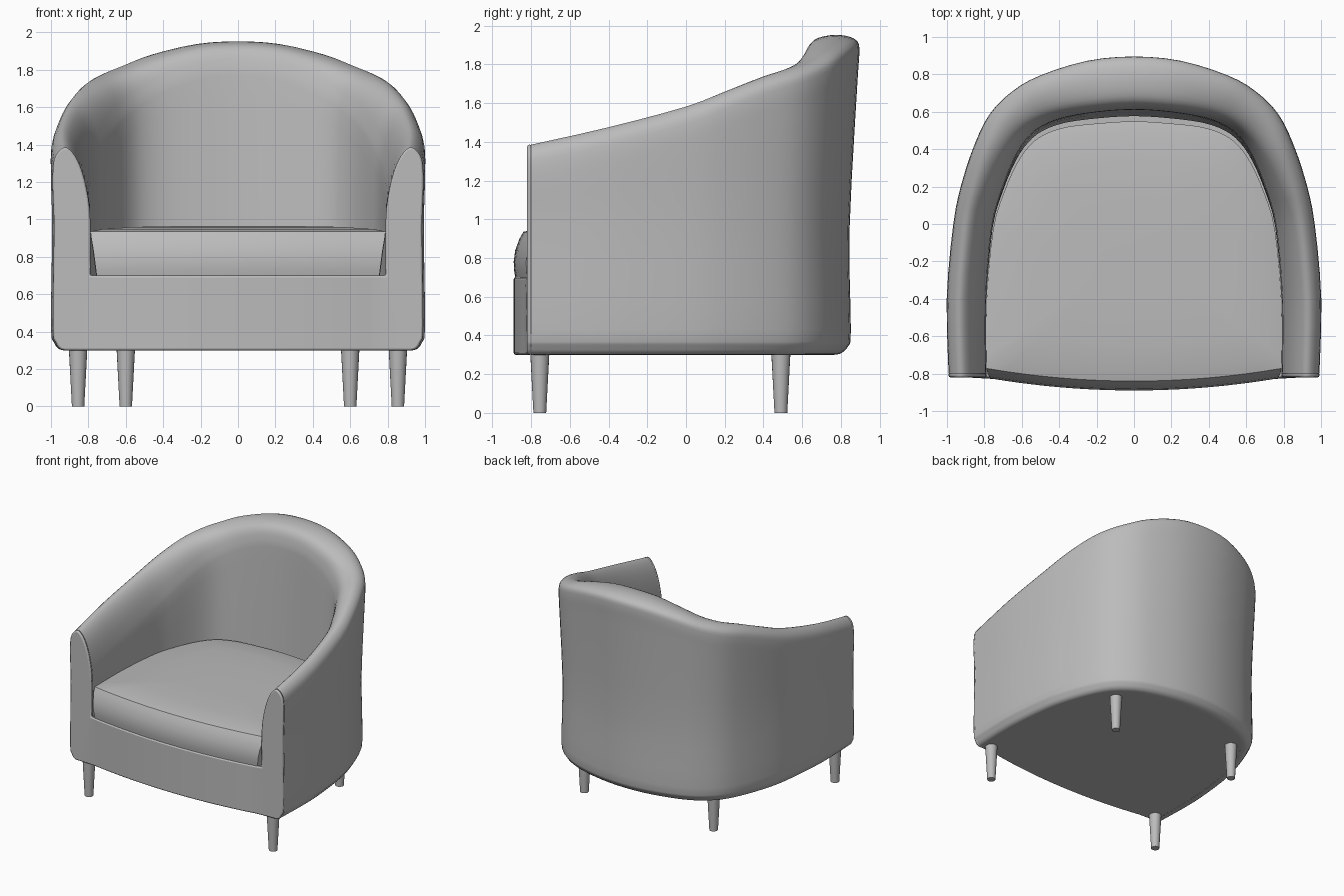
import bpy, bmesh, math

cube = bpy.data.objects.get("Cube")
if cube:
    bpy.data.objects.remove(cube, do_unlink=True)

grey = bpy.data.materials.new("soft grey")
grey.use_nodes = True
COL = (0.5, 0.5, 0.5, 1)
grey.diffuse_color = COL
grey.node_tree.nodes["Principled BSDF"].inputs["Base Color"].default_value = COL


def finish(name, bm, angle=40):
    """Turn a bmesh into a smooth-shaded object."""
    bmesh.ops.recalc_face_normals(bm, faces=bm.faces)
    me = bpy.data.meshes.new(name)
    bm.to_mesh(me)
    bm.free()
    ob = bpy.data.objects.new(name, me)
    bpy.context.collection.objects.link(ob)
    me.materials.append(grey)
    bpy.ops.object.select_all(action='DESELECT')
    ob.select_set(True)
    bpy.context.view_layer.objects.active = ob
    bpy.ops.object.shade_smooth_by_angle(angle=math.radians(angle))
    return ob


def spline(pts, n):
    """Catmull-Rom curve through tuples of any length."""
    out = []
    for i in range(len(pts) - 1):
        a, b, c, d = (pts[min(max(i + k, 0), len(pts) - 1)] for k in (-1, 0, 1, 2))
        for s in range(n):
            t = s / n
            out.append(tuple(
                0.5 * (2 * q + (r - p) * t + (2 * p - 5 * q + 4 * r - u) * t * t
                       + (3 * q - p - 3 * r + u) * t ** 3)
                for p, q, r, u in zip(a, b, c, d)))
    return out + [pts[-1]]


def loft(bm, rings, closed):
    """Bridge rows of points with quads."""
    rows = [[bm.verts.new(p) for p in r] for r in rings]
    n = len(rows[0])
    for a, b in zip(rows, rows[1:]):
        for j in range(n if closed else n - 1):
            k = (j + 1) % n
            bm.faces.new((a[j], a[k], b[k], b[j]))
    return rows


def front_y(x):
    """Gentle forward bulge of the seat front."""
    return -0.82 - 0.07 * max(0, 1 - (x / 0.8) ** 2)


# Wall stations: outer x, y, inner x, y, crest height, arm-to-back blend
half = [(0.99, -0.80, 0.79, -0.80, 1.385, 0), (1.0, -0.4, 0.79, -0.4, 1.475, 0),
        (0.965, 0.0, 0.755, -0.02, 1.58, 0.1), (0.92, 0.22, 0.70, 0.17, 1.66, 0.25),
        (0.85, 0.43, 0.63, 0.33, 1.735, 0.45), (0.77, 0.59, 0.56, 0.43, 1.78, 0.65),
        (0.65, 0.71, 0.48, 0.49, 1.825, 0.8), (0.5, 0.795, 0.36, 0.53, 1.88, 0.9),
        (0.25, 0.872, 0.18, 0.55, 1.935, 1), (0, 0.895, 0, 0.56, 1.95, 1)]
stations = spline(half + [(-a, b, -c, d, e, f) for a, b, c, d, e, f in half[-2::-1]], 3)

# Wall sections: depth from outer to inner, height, 1 if measured from the crest
ARM = [(.45, .30, 0), (.22, .305, 0), (.07, .345, 0), (0, .43, 0), (.03, .95, 0),
       (0, -.25, 1), (0, -.12, 1), (.07, -.045, 1), (.3, 0, 1), (.52, -.025, 1),
       (.73, -.10, 1), (.9, -.22, 1), (1, -.38, 1), (1, .7, 0)]
BACK = [(.45, .30, 0), (.3, .305, 0), (.17, .345, 0), (.13, .43, 0), (.15, .95, 0),
        (.03, -.25, 1), (0, -.10, 1), (.03, -.03, 1), (.25, 0, 1), (.55, -.005, 1),
        (.74, -.04, 1), (.83, -.13, 1), (.86, -.3, 1), (.95, .7, 0)]


def section(st):
    ox, oy, ix, iy, top, w = st
    rows = [(a[0] + (b[0] - a[0]) * w, a[1] + (b[1] - a[1]) * w + a[2] * top)
            for a, b in zip(ARM, BACK)]
    return [(ox + (ix - ox) * f, oy + (iy - oy) * f, z) for f, z in spline(rows, 3)]


# Wrap-around arms and backrest
rings = [section(s) for s in stations]
bm = bmesh.new()
loft(bm, rings, False)
finish("arms_and_backrest", bm)

# Underside
bm = bmesh.new()
edge = [(r[0][0], r[0][1], 0.301) for r in rings]
edge += [(x / 10, front_y(x / 10) + 0.01, 0.301) for x in range(-9, 10)]
bm.faces.new([bm.verts.new(p) for p in edge])
finish("underside", bm)

# Front panel: U outline cut into columns, then bulged
side = [(x, z) for x, y, z in rings[0]]
bm = bmesh.new()
bm.faces.new([bm.verts.new((x, -0.82, z))
              for x, z in side + [(-x, z) for x, z in reversed(side)]])
for i in range(-15, 16):
    bmesh.ops.bisect_plane(bm, geom=bm.verts[:] + bm.edges[:] + bm.faces[:],
                           plane_co=(i * 0.05, 0, 0), plane_no=(1, 0, 0))
for v in bm.verts:
    v.co.y = front_y(v.co.x)
back = bmesh.ops.extrude_face_region(bm, geom=bm.faces[:])
for g in back["geom"]:
    if isinstance(g, bmesh.types.BMVert):
        g.co.y += 0.025
panel = finish("front_panel", bm)
bev = panel.modifiers.new("soft edge", 'BEVEL')
bev.width = 0.01
bev.segments = 2
bev.limit_method = 'ANGLE'
bev.angle_limit = math.radians(50)
bev.use_clamp_overlap = False

# Seat cushion: layers of height, width scale, front set-back
plan = [(s[2], s[3]) for s in stations]
LAYERS = [(0.69, 0.955, 0.01), (0.73, 0.962, 0.003), (0.78, 0.97, 0), (0.84, 0.98, 0.008),
          (0.90, 0.993, 0.03), (0.935, 0.998, 0.05)]


def cushion_ring(z, sx, back_off):
    ring = [(x * sx, y * sx - 0.01, z) for x, y in plan]
    x0 = plan[0][0] * sx
    front = [-x0 + 2 * x0 * i / 16 for i in range(17)]
    ring = [p for p in ring if p[1] > -0.72]
    return ring + [(x, front_y(x) + back_off, z) for x in front]


bm = bmesh.new()
layers = [cushion_ring(*l) for l in LAYERS]
for k, z in ((0.92, 0.948), (0.7, 0.96), (0.35, 0.965)):
    layers.append([(x * k, (y + 0.15) * k - 0.15, z) for x, y, _ in layers[5]])
n = min(len(l) for l in layers)
rows = loft(bm, [l[:n] if len(l) == n else l[-n:] for l in layers], True)
bm.faces.new(rows[0])
bm.faces.new(rows[-1])
finish("seat_cushion", bm, 35)

# Tapered legs
for name, x, y in (("front", 0.855, -0.755), ("rear", 0.6, 0.49)):
    for label, sgn in (("left", 1), ("right", -1)):
        bm = bmesh.new()
        bmesh.ops.create_cone(bm, cap_ends=True, segments=20, radius1=0.033,
                              radius2=0.05, depth=0.32)
        bmesh.ops.translate(bm, verts=bm.verts, vec=(x * sgn, y, 0.16))
        finish(f"{name}_{label}_leg", bm)
